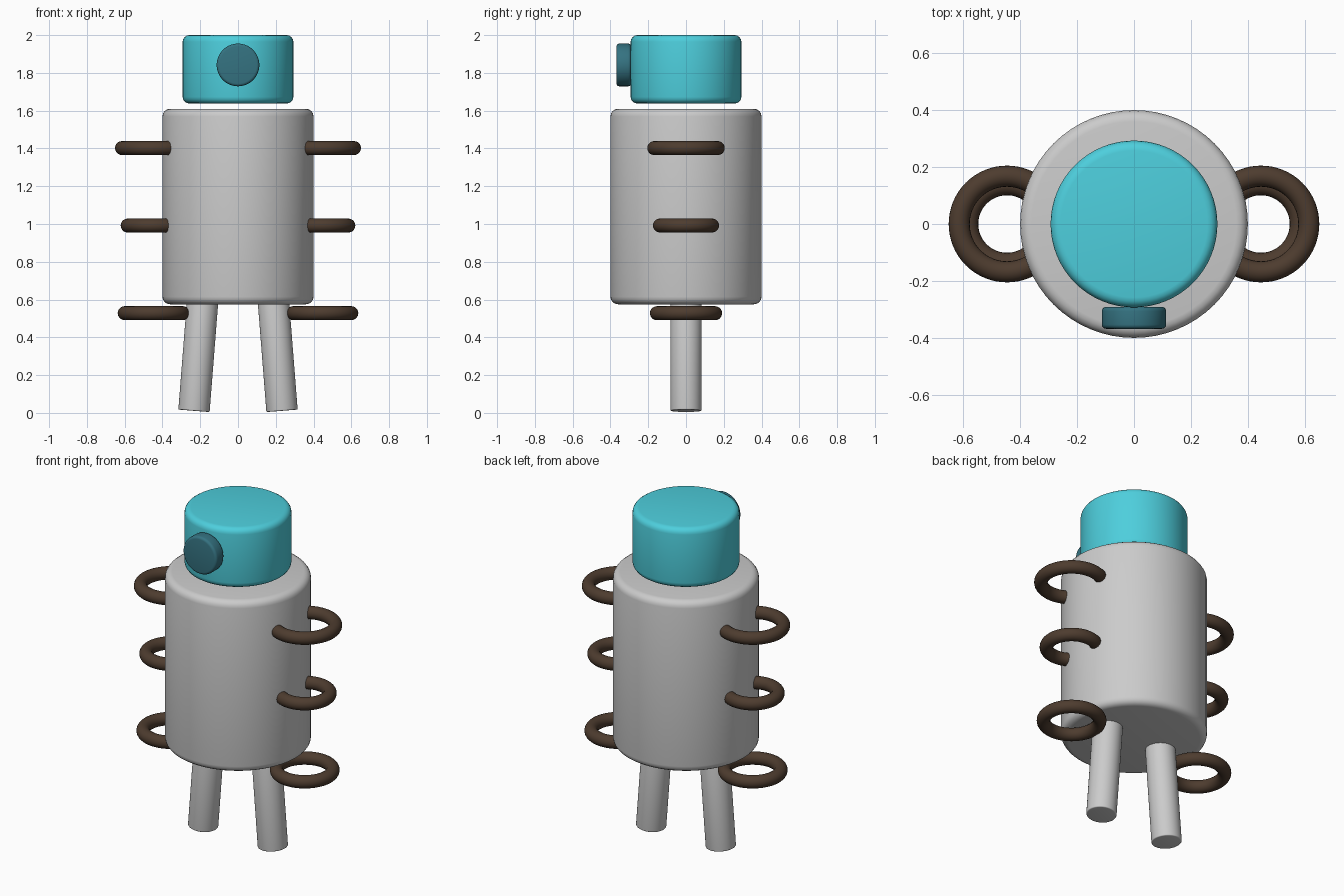
import bpy
import math
from mathutils import Vector

if "Cube" in bpy.data.objects:
    bpy.data.objects.remove(bpy.data.objects["Cube"])


def material(name, rgb):
    m = bpy.data.materials.new(name)
    m.diffuse_color = (*rgb, 1)
    m.use_nodes = True
    m.node_tree.nodes["Principled BSDF"].inputs["Base Color"].default_value = m.diffuse_color
    return m


teal = material("teal", (0.075, 0.62, 0.72))
dark_teal = material("dark_teal", (0.035, 0.17, 0.22))
brown = material("brown", (0.075, 0.045, 0.028))


def finish(ob, name, mat):
    ob.name = name
    if mat:
        ob.data.materials.append(mat)
    bpy.ops.object.shade_smooth_by_angle(angle=math.radians(35))


def cylinder(name, start, end, radius, bevel, mat=None):
    """Rounded cylinder between two points."""
    start, end = Vector(start), Vector(end)
    axis = end - start
    bpy.ops.mesh.primitive_cylinder_add(
        vertices=64, radius=radius, depth=axis.length, location=(start + end) / 2,
        rotation=axis.to_track_quat('Z', 'Y').to_euler())
    ob = bpy.context.object
    mod = ob.modifiers.new("rounded_rims", 'BEVEL')
    mod.width = bevel
    mod.segments = 4
    mod.limit_method = 'ANGLE'
    mod.angle_limit = math.radians(40)
    bpy.ops.object.modifier_apply(modifier=mod.name)
    finish(ob, name, mat)


# Body, floating head and round eye
cylinder("body", (0, 0, 0.575), (0, 0, 1.61), 0.4, 0.04)
cylinder("head", (0, 0, 1.638), (0, 0, 2.0), 0.293, 0.035, teal)
cylinder("eye", (0, -0.291, 1.842), (0, -0.368, 1.842), 0.113, 0.015, dark_teal)

for side, label in ((-1, "left"), (1, "right")):
    # Splayed legs
    cylinder(f"leg_{label}", (side * 0.233, 0, 0.011), (side * 0.186, 0, 0.61),
             0.083, 0.006)
    # Side rings
    for part, z, major in (("lower", 0.528, 0.154), ("middle", 0.992, 0.138),
                           ("upper", 1.402, 0.168)):
        bpy.ops.mesh.primitive_torus_add(
            major_radius=major, minor_radius=0.037, major_segments=64,
            minor_segments=20, location=(side * 0.446, 0, z))
        finish(bpy.context.object, f"{part}_ring_{label}", brown)
